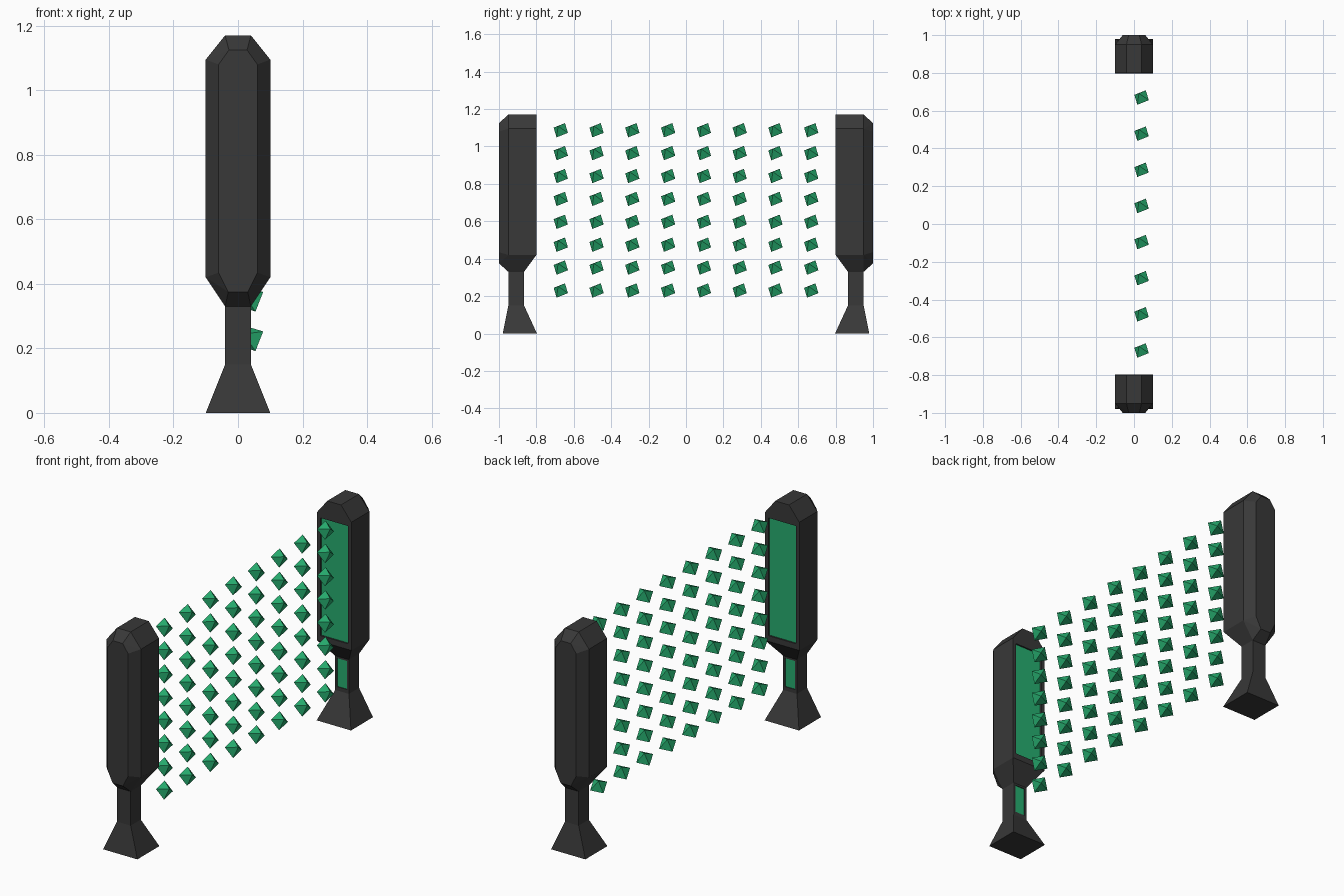
import bpy, bmesh, math
from mathutils import Matrix, Vector

if "Cube" in bpy.data.objects:
    bpy.data.objects.remove(bpy.data.objects["Cube"])


def material(name, rgb):
    m = bpy.data.materials.new(name)
    m.diffuse_color = (*rgb, 1)
    m.use_nodes = True
    m.node_tree.nodes["Principled BSDF"].inputs["Base Color"].default_value = m.diffuse_color
    return m


DARK = material("dark_casing", (0.04, 0.04, 0.04))
GREEN = material("green_energy", (0.02, 0.42, 0.16))


def finish(bm, name, mat):
    bmesh.ops.recalc_face_normals(bm, faces=bm.faces[:])
    mesh = bpy.data.meshes.new(name)
    bm.to_mesh(mesh)
    bm.free()
    ob = bpy.data.objects.new(name, mesh)
    bpy.context.collection.objects.link(ob)
    if mat:
        mesh.materials.append(mat)
    return ob


def box(name, half_x, y0, y1, z0, z1, mat):
    bm = bmesh.new()
    bmesh.ops.create_cube(bm, size=1, matrix=Matrix.Translation((0, (y0 + y1) / 2, (z0 + z1) / 2))
                          @ Matrix.Diagonal((2 * half_x, abs(y1 - y0), z1 - z0, 1)))
    return finish(bm, name, mat)


def hull(name, points, side):
    # convex solid from (half_x, y, z) points, mirrored in x
    bm = bmesh.new()
    for x, y, z in points:
        for sx in (-1, 1):
            bm.verts.new((sx * x, side * y, z))
    bmesh.ops.convex_hull(bm, input=bm.verts[:])
    bmesh.ops.dissolve_limit(bm, angle_limit=0.01, verts=bm.verts[:], edges=bm.edges[:])
    return finish(bm, name, DARK)


def lofted(name, rings, side):
    # stacked rectangles (half_x, y0, y1, z)
    bm = bmesh.new()
    loops = [[bm.verts.new((x, side * y, z)) for x, y in ((-h, a), (h, a), (h, b), (-h, b))]
             for h, a, b, z in rings]
    for lo, hi in zip(loops, loops[1:]):
        for i in range(4):
            j = (i + 1) % 4
            bm.faces.new((lo[i], lo[j], hi[j], hi[i]))
    bm.faces.new(loops[0])
    bm.faces.new(loops[-1])
    return finish(bm, name, DARK)


def inlay(ob, label, half_x, y, depth, z0, z1, side):
    # shallow recess in the inner face with a green panel at its bottom
    cut = box(label + "_cutter", half_x, side * (y - 0.02), side * (y + depth), z0, z1, None)
    cut.hide_render = True
    cut.hide_viewport = True
    mod = ob.modifiers.new("recess", 'BOOLEAN')
    mod.operation = 'DIFFERENCE'
    mod.solver = 'EXACT'
    mod.object = cut
    box(label, half_x, side * (y + depth - 0.002), side * (y + depth + 0.003), z0, z1, GREEN)


# posts
BODY = [(0.1, 0.8, 0.42), (0.1, 0.8, 1.095), (0.04, 0.8, 1.17),
        (0.1, 0.95, 0.42), (0.1, 0.95, 1.095), (0.04, 0.95, 1.17),
        (0.04, 0.866, 0.33), (0.04, 0.95, 0.33),
        (0.06, 1.0, 0.435), (0.06, 1.0, 1.08), (0.028, 1.0, 1.125), (0.03, 1.0, 0.375)]
STAND = [(0.1, 0.797, 0.98, 0), (0.04, 0.866, 0.95, 0.15), (0.04, 0.866, 0.95, 0.34)]
for side, tag in ((-1, "front"), (1, "back")):
    body = hull(tag + "_post_body", BODY, side)
    inlay(body, tag + "_body_panel", 0.08, 0.8, 0.01, 0.45, 1.07, side)
    stand = lofted(tag + "_post_stand", STAND, side)
    inlay(stand, tag + "_neck_panel", 0.03, 0.866, 0.006, 0.17, 0.32, side)

# grid of floating octahedral crystals
bm = bmesh.new()
turn = Matrix.Rotation(math.radians(-43), 3, Vector((1, 1, 1)).normalized())
R = 0.0465
for row in range(8):
    for col in range(8):
        c = Vector((0.04, (col - 3.5) * 0.1913, 0.23 + row * 0.1224))
        v = [[bm.verts.new(c + s * R * turn.col[k]) for s in (-1, 1)] for k in range(3)]
        for a in v[0]:
            for b in v[1]:
                for d in v[2]:
                    bm.faces.new((a, b, d))
finish(bm, "crystal_grid", GREEN)
